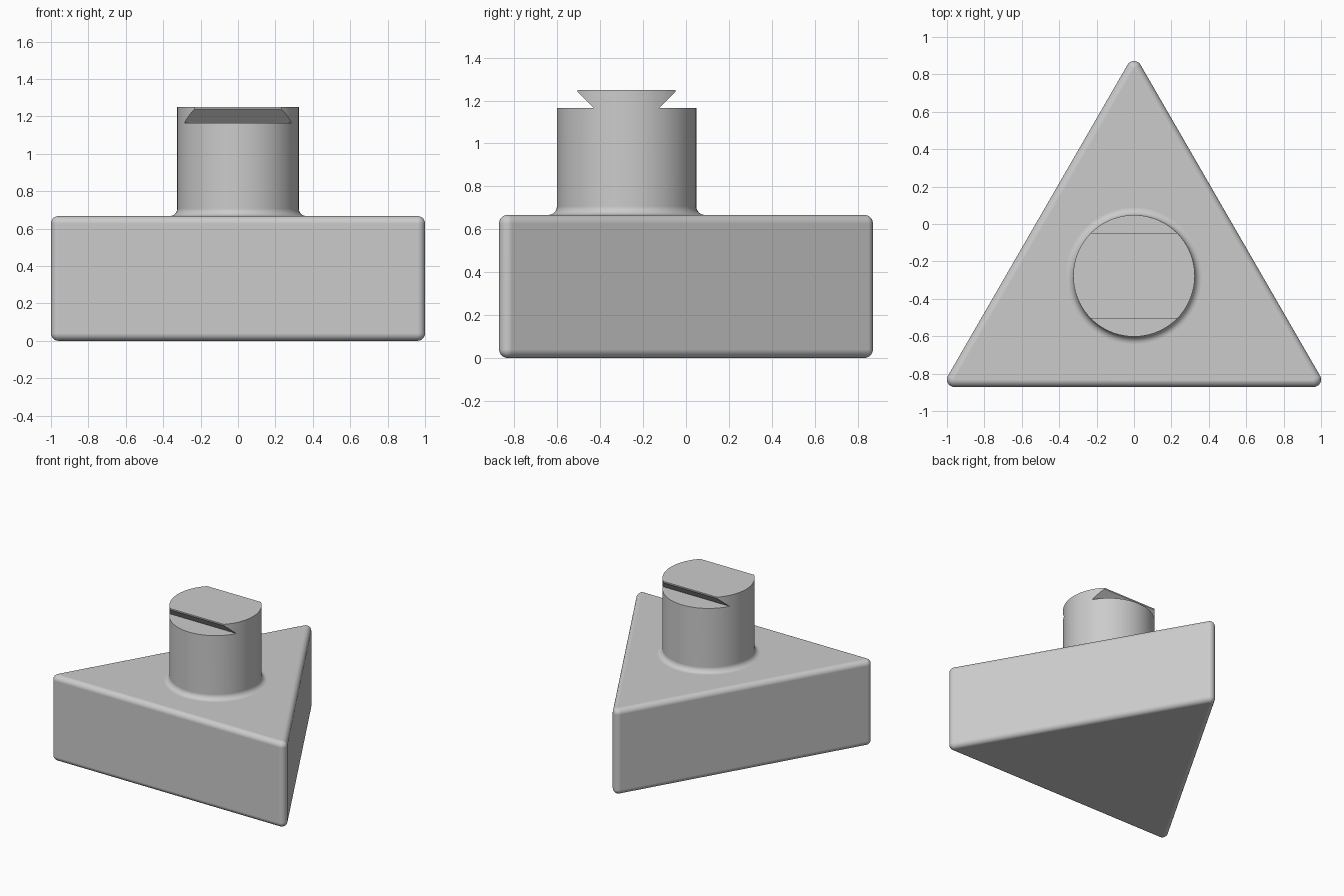
import bpy, bmesh, math
from mathutils import Matrix, Vector

if "Cube" in bpy.data.objects:
    bpy.data.objects.remove(bpy.data.objects["Cube"])

R = 0.04                      # rounding radius
H = 0.667                     # base height
TOP = 1.25                    # top of post
SHELF = 1.165                 # floor of the notches
PR = 0.325                    # post radius
half = 1 - R
tri_h = half * math.sqrt(3)
PY = -tri_h / 2 + tri_h / 3   # post axis sits on the triangle's centroid

grey = bpy.data.materials.new("grey")
grey.diffuse_color = (0.6, 0.6, 0.6, 1)
grey.use_nodes = True
grey.node_tree.nodes["Principled BSDF"].inputs["Base Color"].default_value = grey.diffuse_color


def make(name, bm):
    bmesh.ops.recalc_face_normals(bm, faces=bm.faces)
    me = bpy.data.meshes.new(name)
    bm.to_mesh(me)
    bm.free()
    me.materials.append(grey)
    ob = bpy.data.objects.new(name, me)
    bpy.context.collection.objects.link(ob)
    return ob


def smooth(ob):
    bpy.ops.object.select_all(action='DESELECT')
    ob.select_set(True)
    bpy.context.view_layer.objects.active = ob
    bpy.ops.object.shade_smooth_by_angle(angle=math.radians(30))
    mod = ob.modifiers.new("weighted_normals", 'WEIGHTED_NORMAL')
    mod.keep_sharp = True


# Rounded triangular base: hull of six corner spheres
bm = bmesh.new()
for x, y in ((-half, -tri_h / 2), (half, -tri_h / 2), (0, tri_h / 2)):
    for z in (R, H - R):
        bmesh.ops.create_uvsphere(bm, u_segments=36, v_segments=18, radius=R,
                                  matrix=Matrix.Translation((x, y, z)))
hull = bmesh.ops.convex_hull(bm, input=bm.verts)
keep = {g for g in hull["geom"] if isinstance(g, bmesh.types.BMVert)}
bmesh.ops.delete(bm, geom=[v for v in bm.verts if v not in keep or not v.link_faces], context='VERTS')
# drop faces left inside the hull
hull_faces = {g for g in hull["geom"] if isinstance(g, bmesh.types.BMFace) and g.is_valid}
bmesh.ops.delete(bm, geom=[f for f in bm.faces if f not in hull_faces], context='FACES')
bmesh.ops.dissolve_limit(bm, angle_limit=math.radians(0.5), verts=bm.verts, edges=bm.edges)
base = make("triangular_base", bm)
smooth(base)

# Round post with a fillet at its foot
profile = [(0, H - 0.05), (PR + R, H - 0.05)]
for i in range(9):
    a = math.radians(-90 - 90 * i / 8)
    profile.append((PR + R + R * math.cos(a), H + R + R * math.sin(a)))
profile += [(PR, TOP), (0, TOP)]
bm = bmesh.new()
vs = [bm.verts.new((r, PY, z)) for r, z in profile]
es = [bm.edges.new(p) for p in zip(vs, vs[1:])]
bmesh.ops.spin(bm, geom=vs + es, cent=(0, PY, 0), axis=(0, 0, 1),
               angle=math.tau, steps=72, use_merge=True)
bmesh.ops.remove_doubles(bm, verts=bm.verts, dist=1e-5)
bmesh.ops.dissolve_limit(bm, angle_limit=math.radians(0.5), verts=bm.verts, edges=bm.edges)
post = make("post", bm)

# Undercut notches on both sides leave a dovetail head
for side in (-1, 1):
    bm = bmesh.new()
    pts = [(0.153, SHELF), (0.228, SHELF + 0.075), (0.228, TOP + 0.1),
           (0.5, TOP + 0.1), (0.5, SHELF)]
    face = bm.faces.new([bm.verts.new((-0.5, PY + side * d, z)) for d, z in pts])
    ext = bmesh.ops.extrude_face_region(bm, geom=[face])
    bmesh.ops.translate(bm, vec=Vector((1, 0, 0)),
                        verts=[g for g in ext["geom"] if isinstance(g, bmesh.types.BMVert)])
    cutter = make("notch_cutter", bm)
    cutter.hide_render = True
    cutter.hide_set(True)
    cut = post.modifiers.new("notch", 'BOOLEAN')
    cut.object = cutter
    cut.operation = 'DIFFERENCE'
    cut.solver = 'EXACT'

# Bake the cuts so that sharp edges are marked on the final shape
bpy.context.view_layer.update()
final = bpy.data.meshes.new_from_object(post.evaluated_get(bpy.context.evaluated_depsgraph_get()))
post.modifiers.clear()
post.data = final
for ob in [o for o in bpy.data.objects if o.name.startswith("notch_cutter")]:
    bpy.data.objects.remove(ob)
smooth(post)
